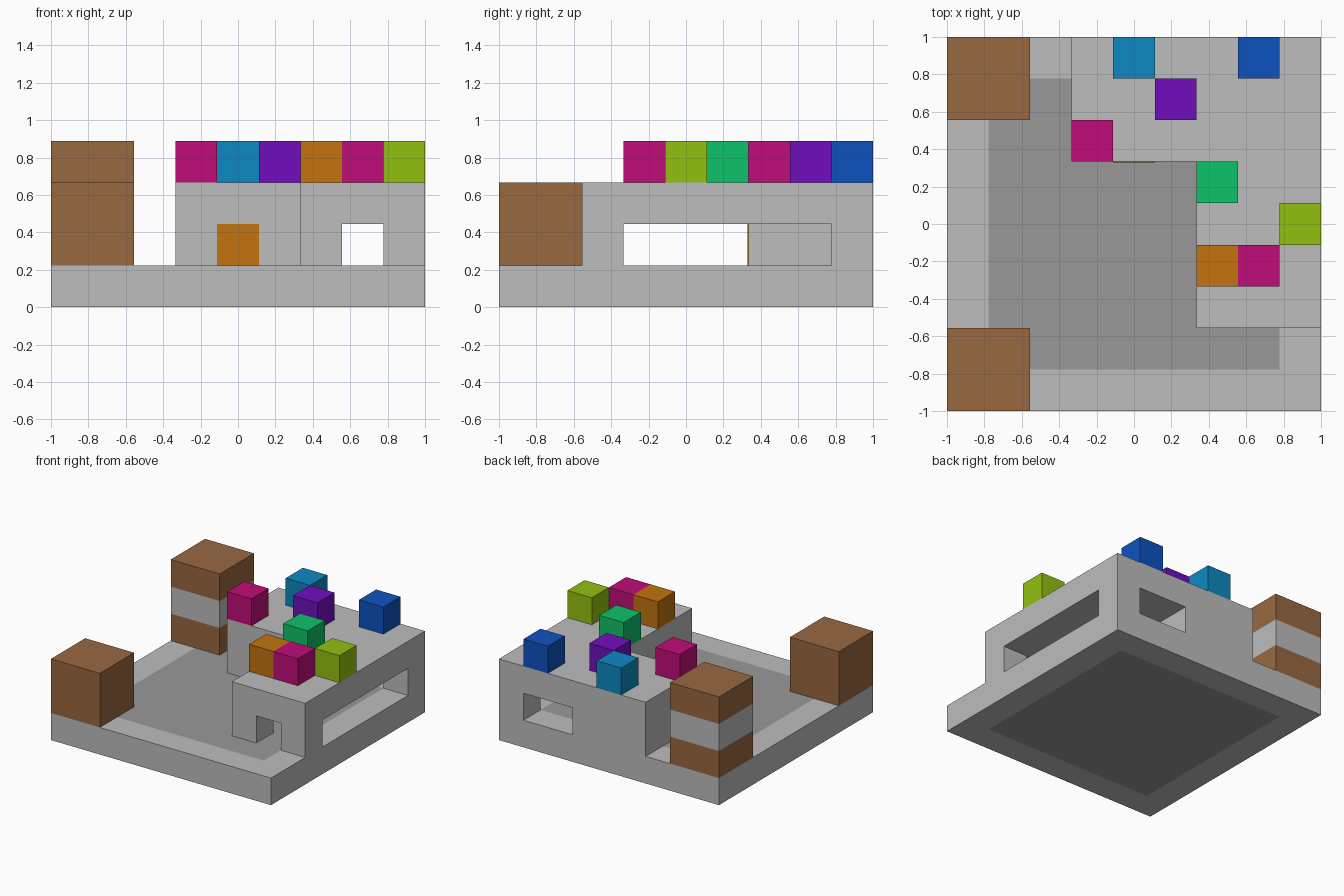
import bpy, bmesh

if "Cube" in bpy.data.objects:
    bpy.data.objects.remove(bpy.data.objects["Cube"], do_unlink=True)

U = 2 / 9  # size of one block; the plan is 9 x 9 blocks


def material(name, hex_code):
    """Flat material from an sRGB hex colour."""
    srgb = [int(hex_code[k:k + 2], 16) / 255 for k in (0, 2, 4)]
    lin = [c / 12.92 if c <= 0.04045 else ((c + 0.055) / 1.055) ** 2.4 for c in srgb]
    m = bpy.data.materials.new(name)
    m.use_nodes = True
    m.diffuse_color = (*lin, 1)
    m.node_tree.nodes["Principled BSDF"].inputs["Base Color"].default_value = (*lin, 1)
    return m


LIGHT = material("light_grey", "BDBDBD")
DARK = material("dark_grey", "999999")
BROWN = material("brown", "996841")
ORANGE = material("orange", "C2730F")
MAGENTA = material("magenta", "BF0D78")
CYAN = material("cyan", "0D88C2")
PURPLE = material("purple", "720DBF")
BLUE = material("blue", "0D52BF")
LIME = material("lime", "92C00F")
GREEN = material("green", "0DC26A")


def prism(name, plan, z0, z1, mats, cuts=(), rule=None):
    """Extrude a plan outline (in blocks); slice it at cuts, colour faces by rule."""
    bm = bmesh.new()
    base = bm.faces.new([bm.verts.new((x * U - 1, y * U - 1, z0 * U)) for x, y in plan])
    top = bmesh.ops.extrude_face_region(bm, geom=[base])["geom"]
    bmesh.ops.translate(bm, vec=(0, 0, (z1 - z0) * U),
                        verts=[g for g in top if isinstance(g, bmesh.types.BMVert)])
    for axis, pos in cuts:
        co, no = [0, 0, 0], [0, 0, 0]
        co[axis] = pos * U - (1 if axis < 2 else 0)
        no[axis] = 1
        bmesh.ops.bisect_plane(bm, geom=bm.verts[:] + bm.edges[:] + bm.faces[:],
                               plane_co=co, plane_no=no)
    bmesh.ops.recalc_face_normals(bm, faces=bm.faces[:])
    if rule:
        for f in bm.faces:
            f.material_index = rule(f.calc_center_median())
    me = bpy.data.meshes.new(name)
    bm.to_mesh(me)
    bm.free()
    for m in mats:
        me.materials.append(m)
    ob = bpy.data.objects.new(name, me)
    bpy.context.collection.objects.link(ob)
    return ob


def rect(x0, y0, x1, y1):
    return [(x0, y0), (x1, y0), (x1, y1), (x0, y1)]


# Base slab with a darker inner square, above and below
prism("base_slab", rect(0, 0, 9, 9), 0, 1, [LIGHT, DARK],
      [(0, 1), (0, 8), (1, 1), (1, 8)],
      lambda c: int(max(abs(c.x), abs(c.y)) < 7 * U / 2))

# L-shaped building with a ground-floor room open to all sides
building = prism("building", [(6, 2), (9, 2), (9, 9), (3, 9), (3, 6), (6, 6)], 1, 3, [LIGHT])
room = prism("room_cutter",
             [(7, 1.9), (8, 1.9), (8, 3), (9.1, 3), (9.1, 8), (8, 8), (8, 9.1),
              (6, 9.1), (6, 6), (5.9, 5.9), (5.9, 3), (7, 3)], 0.9, 2, [LIGHT])
room.hide_render = True
cut = building.modifiers.new("room", "BOOLEAN")
cut.operation = "DIFFERENCE"
cut.solver = "EXACT"
cut.object = room
bpy.context.view_layer.objects.active = building
bpy.ops.object.modifier_apply(modifier=cut.name)
bpy.data.objects.remove(room, do_unlink=True)

# Orange door panel on the inner front wall
prism("door_panel", rect(4, 5.98, 5, 6), 1, 2, [ORANGE])

# Towers: plain at the front, banded at the back
prism("front_tower", rect(0, 0, 2, 2), 1, 3, [BROWN])
prism("back_tower", rect(0, 7, 2, 9), 1, 4, [BROWN, LIGHT], [(2, 2), (2, 3)],
      lambda c: int(2 * U < c.z < 3 * U))

# Coloured blocks on the roof
for x, y, m in [(4, 8, CYAN), (7, 8, BLUE), (5, 7, PURPLE), (3, 6, MAGENTA),
                (6, 5, GREEN), (8, 4, LIME), (6, 3, ORANGE), (7, 3, MAGENTA)]:
    prism(f"roof_block_{m.name}", rect(x, y, x + 1, y + 1), 3, 4, [m])
